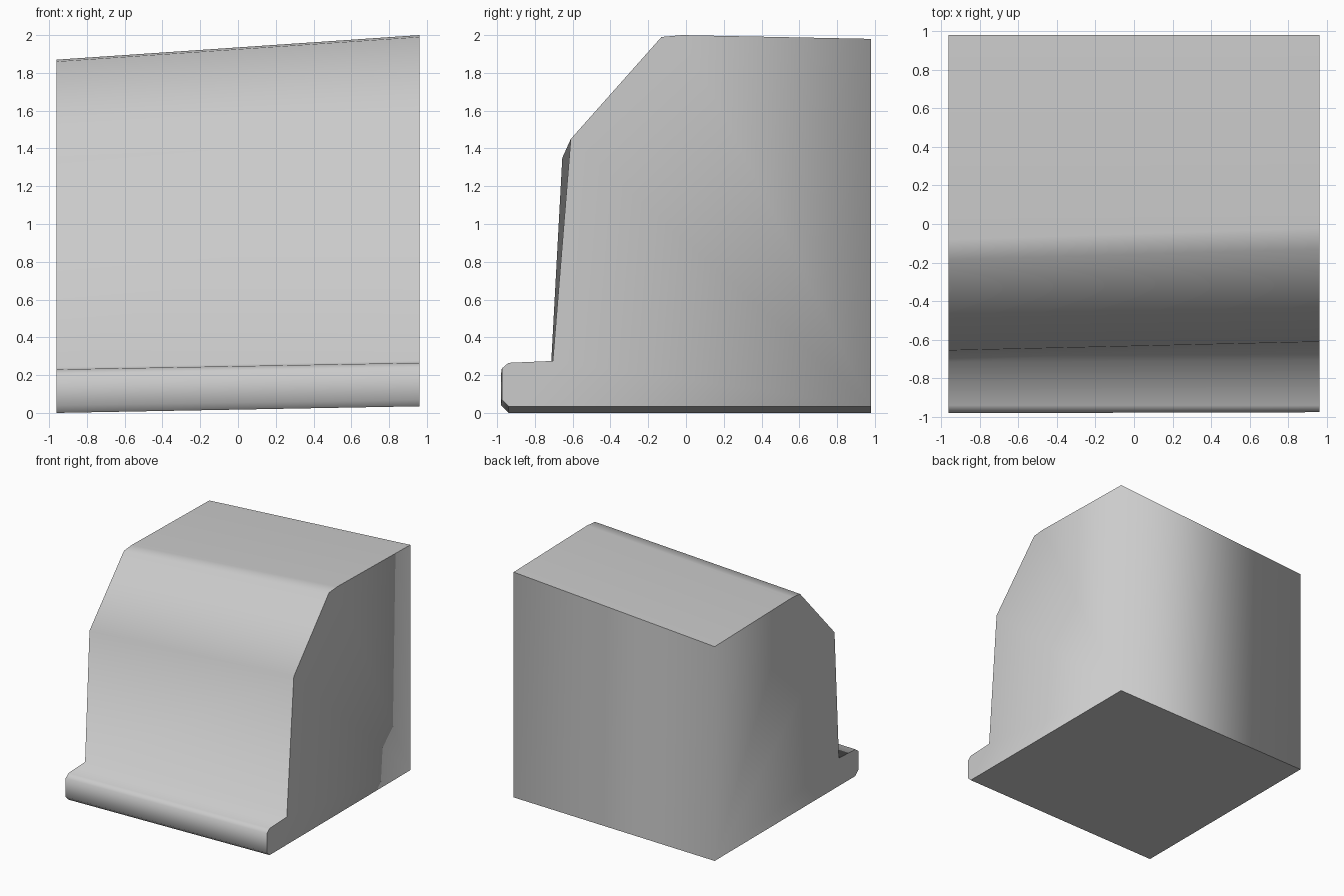
import bpy
import bmesh

cube = bpy.data.objects.get("Cube")
if cube:
    bpy.data.objects.remove(cube)

grey = bpy.data.materials.new("plain_grey")
grey.use_nodes = True
colour = (0.6, 0.6, 0.6, 1)
grey.diffuse_color = colour
grey.node_tree.nodes["Principled BSDF"].inputs["Base Color"].default_value = colour

# Side outlines (y, z): back bottom, rounded lip, step, front, slope, roof, back top
LOW_END = [(0.98, 0.0), (-0.94, 0.0), (-0.98, 0.04), (-0.98, 0.2), (-0.94, 0.23),
           (-0.715, 0.24), (-0.655, 1.35), (-0.185, 1.86), (-0.08, 1.87), (0.98, 1.85)]
HIGH_END = [(0.98, 0.035), (-0.94, 0.035), (-0.975, 0.07), (-0.975, 0.235), (-0.94, 0.265),
            (-0.705, 0.275), (-0.61, 1.45), (-0.13, 1.99), (-0.02, 2.0), (0.98, 1.98)]

bm = bmesh.new()
low = [bm.verts.new((-0.96, y, z)) for y, z in LOW_END]
high = [bm.verts.new((0.96, y, z)) for y, z in HIGH_END]
n = len(low)

# Skin between the two outlines, then the end caps
for i in range(n):
    j = (i + 1) % n
    bm.faces.new((low[i], low[j], high[j], high[i]))
caps = [bm.faces.new(low), bm.faces.new(high)]
bmesh.ops.recalc_face_normals(bm, faces=bm.faces)

# Soft front strip and upright back corners; crisp end outlines, base and back roof edge
for face in bm.faces:
    face.smooth = True
for cap in caps:
    for edge in cap.edges:
        edge.smooth = all(v.co.y > 0.9 for v in edge.verts)
for i in (0, 1, n - 1):
    bm.edges.get((low[i], high[i])).smooth = False
bmesh.ops.triangulate(bm, faces=caps)

mesh = bpy.data.meshes.new("stepped_block")
bm.to_mesh(mesh)
bm.free()
mesh.materials.append(grey)
block = bpy.data.objects.new("stepped_block", mesh)
bpy.context.collection.objects.link(block)
